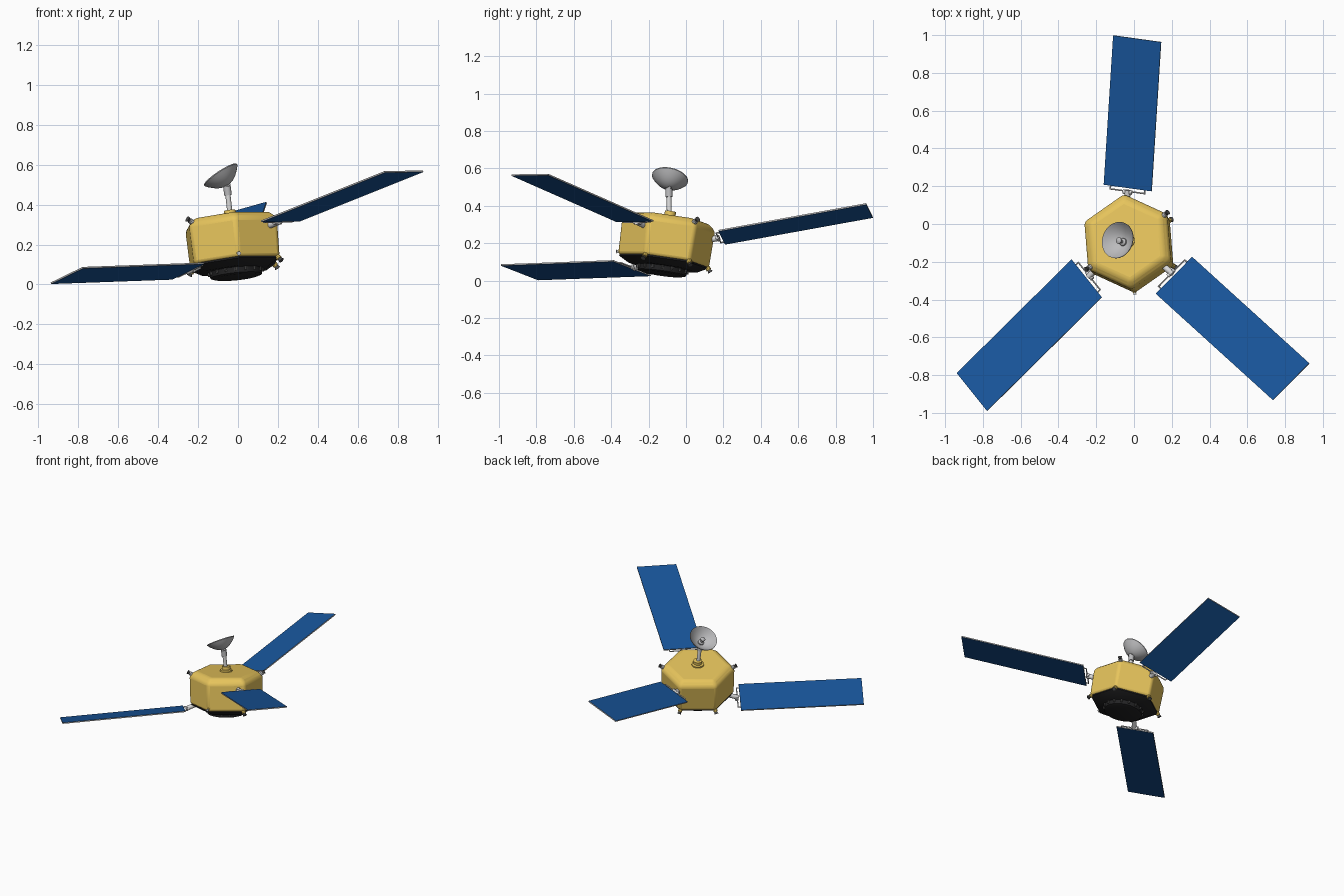
import bpy, bmesh, math
from mathutils import Vector, Matrix

if "Cube" in bpy.data.objects:
    bpy.data.objects.remove(bpy.data.objects["Cube"])


def mat(name, rgb):
    m = bpy.data.materials.new(name)
    m.diffuse_color = (*rgb, 1)
    m.use_nodes = True
    m.node_tree.nodes["Principled BSDF"].inputs["Base Color"].default_value = m.diffuse_color
    return m


GOLD = mat("gold foil", (0.82, 0.57, 0.11))
BLUE = mat("solar blue", (0.009, 0.092, 0.33))
BLACK = mat("black", (0.017, 0.017, 0.018))
DARK = mat("dark grey", (0.07, 0.07, 0.07))
GREY = mat("dish grey", (0.5, 0.5, 0.51))
WHITE = mat("pale metal", (0.72, 0.72, 0.72))


def finish(name, bm, mats, matrix=Matrix(), smooth=True):
    bmesh.ops.recalc_face_normals(bm, faces=bm.faces)
    me = bpy.data.meshes.new(name)
    bm.to_mesh(me)
    bm.free()
    for m in mats:
        me.materials.append(m)
    ob = bpy.data.objects.new(name, me)
    ob.matrix_world = matrix
    bpy.context.collection.objects.link(ob)
    if smooth:
        bpy.ops.object.select_all(action='DESELECT')
        ob.select_set(True)
        bpy.context.view_layer.objects.active = ob
        bpy.ops.object.shade_smooth_by_angle(angle=math.radians(35))
    return ob


def frame(origin, axis):
    q = Vector((0, 0, 1)).rotation_difference(Vector(axis).normalized())
    return Matrix.Translation(origin) @ q.to_matrix().to_4x4()


def lathe(name, profile, sides, m, matrix, start=0.0, closed=False):
    """Stack of rings from (radius, height); capped, or joined into a shell."""
    bm = bmesh.new()
    rings = [[bm.verts.new((r * math.cos(start + math.tau * i / sides),
                            r * math.sin(start + math.tau * i / sides), z))
              for i in range(sides)] for r, z in profile]
    pairs = list(zip(rings, rings[1:]))
    if closed:
        pairs.append((rings[-1], rings[0]))
    else:
        bm.faces.new(rings[0])
        bm.faces.new(rings[-1])
    for a, b in pairs:
        for i in range(sides):
            j = (i + 1) % sides
            bm.faces.new((a[i], a[j], b[j], b[i]))
    return finish(name, bm, [m], matrix)


def rod(name, a, b, r, m, sides=12):
    a, b = Vector(a), Vector(b)
    return lathe(name, [(r, 0), (r, (b - a).length)], sides, m, frame(a, b - a))


# Tilted hexagonal body
AXIS = Vector((-0.1, 0.14, 1)).normalized()
BODY = frame((-0.015, -0.12, 0.105), AXIS)
YAW = math.radians(95)
body = lathe("body", [(0.25, 0), (0.256, 0.2), (0.215, 0.233)], 6, GOLD, BODY, YAW)
bev = body.modifiers.new("rounding", 'BEVEL')
bev.width, bev.segments, bev.limit_method = 0.016, 3, 'ANGLE'
bev.angle_limit = math.radians(20)

# Dark underside with docking ring
lathe("underside", [(0.185, -0.036), (0.24, -0.006), (0.24, 0.006)], 6, BLACK, BODY, YAW)
lathe("docking_ring", [(0.112, -0.07), (0.13, -0.064), (0.136, -0.03)], 40, BLACK, BODY)
for i in range(16):
    a = math.tau * i / 16
    p = lambda r, z: BODY @ Vector((r * math.cos(a), r * math.sin(a), z))
    rod("ring_clamp", p(0.136, -0.036), p(0.134, -0.054), 0.007, DARK, 6)

# Corner thrusters: mounting block and nozzle
def thruster(deg, z, up, mount, nozzle, size=1.0):
    a = math.radians(deg)
    d = Vector((math.cos(a), math.sin(a), 0))
    p = BODY @ (d * 0.236 + Vector((0, 0, z)))
    out = BODY.to_3x3() @ (d + Vector((0, 0, up))).normalized()
    rod("thruster_mount", p, p + out * 0.018 * size, 0.014 * size, mount, 10)
    lathe("thruster_nozzle", [(0.008 * size, 0), (0.015 * size, 0.015 * size)], 12, nozzle,
          frame(p + out * 0.018 * size, out))


for deg in (35, 215):
    thruster(deg, 0.21, 0.6, WHITE, DARK)
for deg in (35, 95, 155, 335):
    thruster(deg, 0.002, -1.2, GOLD, DARK)
thruster(275, 0.02, -0.3, GOLD, WHITE, 0.7)

# Mast
base = BODY @ Vector((0, 0, 0.225))
lathe("mast_base", [(0.042, 0), (0.042, 0.018), (0.03, 0.022), (0.03, 0.044)], 20, GOLD, frame(base, AXIS))
top = Vector((-0.055, -0.092, 0.49))
rod("mast", base, top, 0.013, WHITE, 16)
mid = base.lerp(top, 0.74)
rod("mast_joint", mid, top, 0.019, GREY, 16)

# Dish: shell of two nested parabolas, with its feed
DISH_AXIS = Vector((-0.54, 0.2, 0.82)).normalized()
DISH = frame(Vector((-0.087, -0.085, 0.55)) - DISH_AXIS * 0.06, DISH_AXIS)
R, N = 0.098, 8
outer = [(max(0.002, R * i / N), 0.06 * (i / N) ** 2 - 0.004) for i in range(N + 1)]
inner = [(r, z + 0.005) for r, z in reversed(outer)]
lathe("dish", outer + inner, 36, GREY, DISH, closed=True)
rod("dish_neck", top, DISH @ Vector((0, 0, 0)), 0.018, GREY, 16)
lathe("feed_horn", [(0.022, 0), (0.02, 0.012), (0.009, 0.02), (0.009, 0.038),
                    (0.017, 0.044), (0.017, 0.05), (0.008, 0.056)], 16, GREY, DISH)

# Solar panels: inner edge middle, length vector, width vector, arm root
panels = [
    ((-0.033, 0.191, 0.232), (0.05, 0.79, 0.143), (0.253, -0.035, 0.071), (-0.04, 0.08, 0.21)),
    ((0.212, -0.272, 0.318), (0.62, -0.563, 0.248), (0.193, 0.195, 0.003), (0.11, -0.18, 0.277)),
    ((-0.25, -0.288, 0.067), (-0.608, -0.602, -0.022), (0.16, -0.2, 0.078), (-0.15, -0.19, 0.115)),
]
for o, L, W, root in panels:
    o, L, W, root = map(Vector, (o, L, W, root))
    n = L.cross(W).normalized()
    n *= 0.004 * (1 if n.z > 0 else -1)

    # Blue slab with pale rim
    bm = bmesh.new()
    c = [o - W / 2, o + W / 2, o + L + W / 2, o + L - W / 2]
    lo = [bm.verts.new(p - n) for p in c]
    hi = [bm.verts.new(p + n) for p in c]
    bm.faces.new(lo)
    bm.faces.new(hi)
    for i in range(4):
        j = (i + 1) % 4
        bm.faces.new((lo[i], lo[j], hi[j], hi[i])).material_index = 1
    finish("solar_panel", bm, [BLUE, GREY], smooth=False)

    # Wire yoke and arm
    d = L.normalized()
    for s in (-1, 1):
        rod("yoke_side", o + W * 0.36 * s + d * 0.01, o + W * 0.36 * s - d * 0.018, 0.004, WHITE, 8)
    rod("yoke_bar", o - W * 0.37 - d * 0.018, o + W * 0.37 - d * 0.018, 0.004, WHITE, 8)
    w = W.normalized()
    rod("arm_hinge", o - d * 0.022 - w * 0.024, o - d * 0.022 + w * 0.024, 0.012, WHITE)
    rod("panel_arm", root, o - d * 0.012, 0.016, WHITE, 16)
